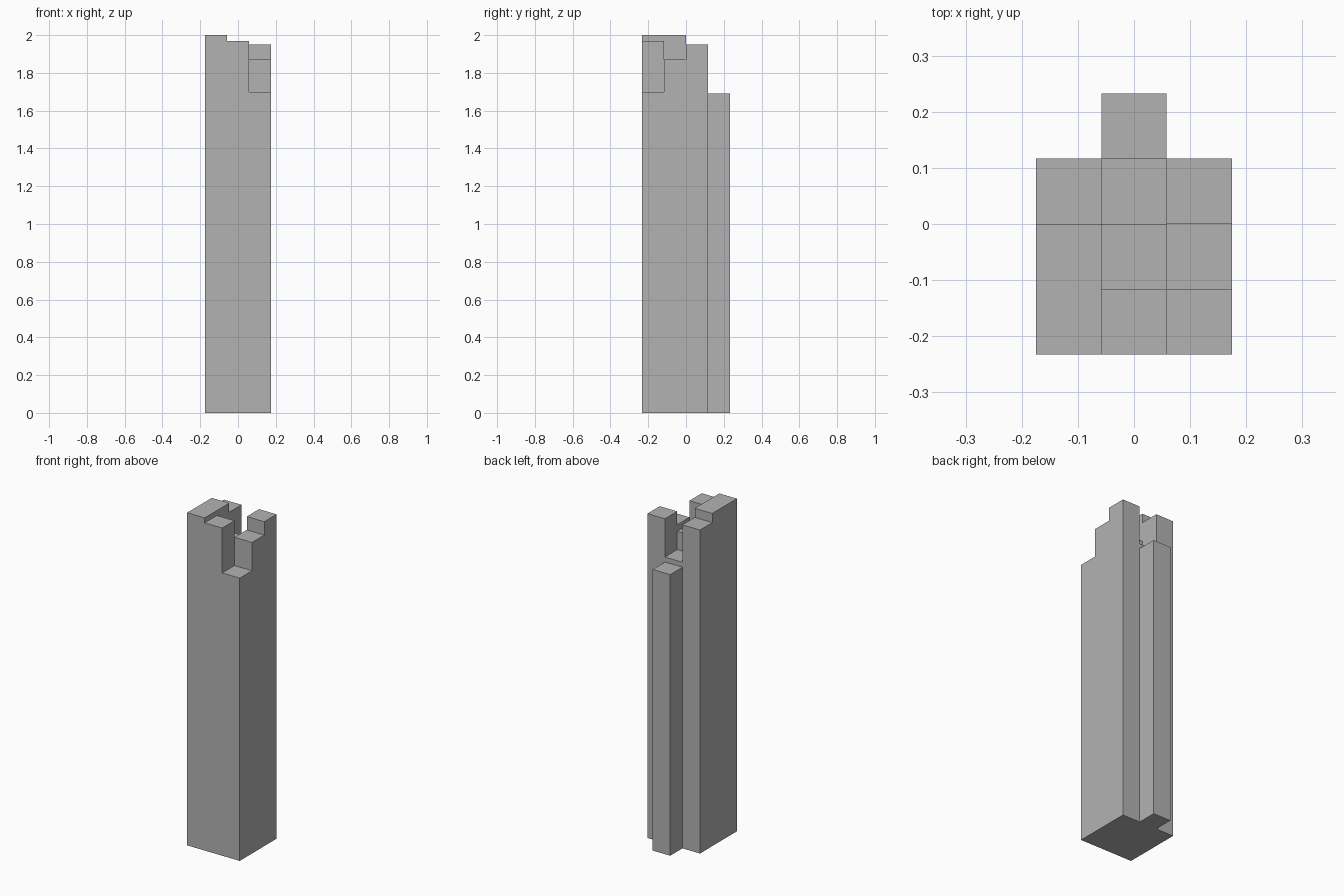
import bpy
import bmesh

cube = bpy.data.objects.get("Cube")
if cube:
    bpy.data.objects.remove(cube, do_unlink=True)

# One plain grey for the whole tower
grey = bpy.data.materials.new("plain grey")
grey.use_nodes = True
colour = (0.45, 0.45, 0.45, 1)
grey.diffuse_color = colour
grey.node_tree.nodes["Principled BSDF"].inputs["Base Color"].default_value = colour

# Square pillars on a grid: rows run front to back, columns run along x
SIDE = 0.1165
HEIGHTS = [
    [2.0, 1.97, 1.70],
    [2.0, 1.83, 1.87],
    [1.945, 1.72, 1.95],
    [0, 1.69, 0],
]
ROWS, COLS = len(HEIGHTS), len(HEIGHTS[0])


def height(row, col):
    inside = 0 <= row < ROWS and 0 <= col < COLS
    return HEIGHTS[row][col] if inside else 0


def point(row, col, z):
    return ((col - COLS / 2) * SIDE, (row - ROWS / 2) * SIDE, z)


bm = bmesh.new()


def add_face(points):
    bm.faces.new([bm.verts.new(p) for p in points])


# Each side: neighbour step, then the two grid corners of the shared wall
WALLS = [
    ((-1, 0), (0, 0), (0, 1)),
    ((0, 1), (0, 1), (1, 1)),
    ((1, 0), (1, 1), (1, 0)),
    ((0, -1), (1, 0), (0, 0)),
]

for row in range(ROWS):
    for col in range(COLS):
        top = height(row, col)
        if not top:
            continue
        # Pillar top and underside
        corners = [(row + a[0], col + a[1]) for _, a, _ in WALLS]
        add_face([point(r, c, top) for r, c in corners])
        add_face([point(r, c, 0) for r, c in reversed(corners)])
        # Exposed wall above each lower neighbour
        for step, a, b in WALLS:
            low = height(row + step[0], col + step[1])
            if low < top:
                start = (row + a[0], col + a[1])
                end = (row + b[0], col + b[1])
                add_face([point(*start, low), point(*end, low),
                          point(*end, top), point(*start, top)])

bmesh.ops.remove_doubles(bm, verts=bm.verts, dist=0.0001)
mesh = bpy.data.meshes.new("stepped_tower")
bm.to_mesh(mesh)
bm.free()
mesh.materials.append(grey)
tower = bpy.data.objects.new("stepped_tower", mesh)
bpy.context.collection.objects.link(tower)
